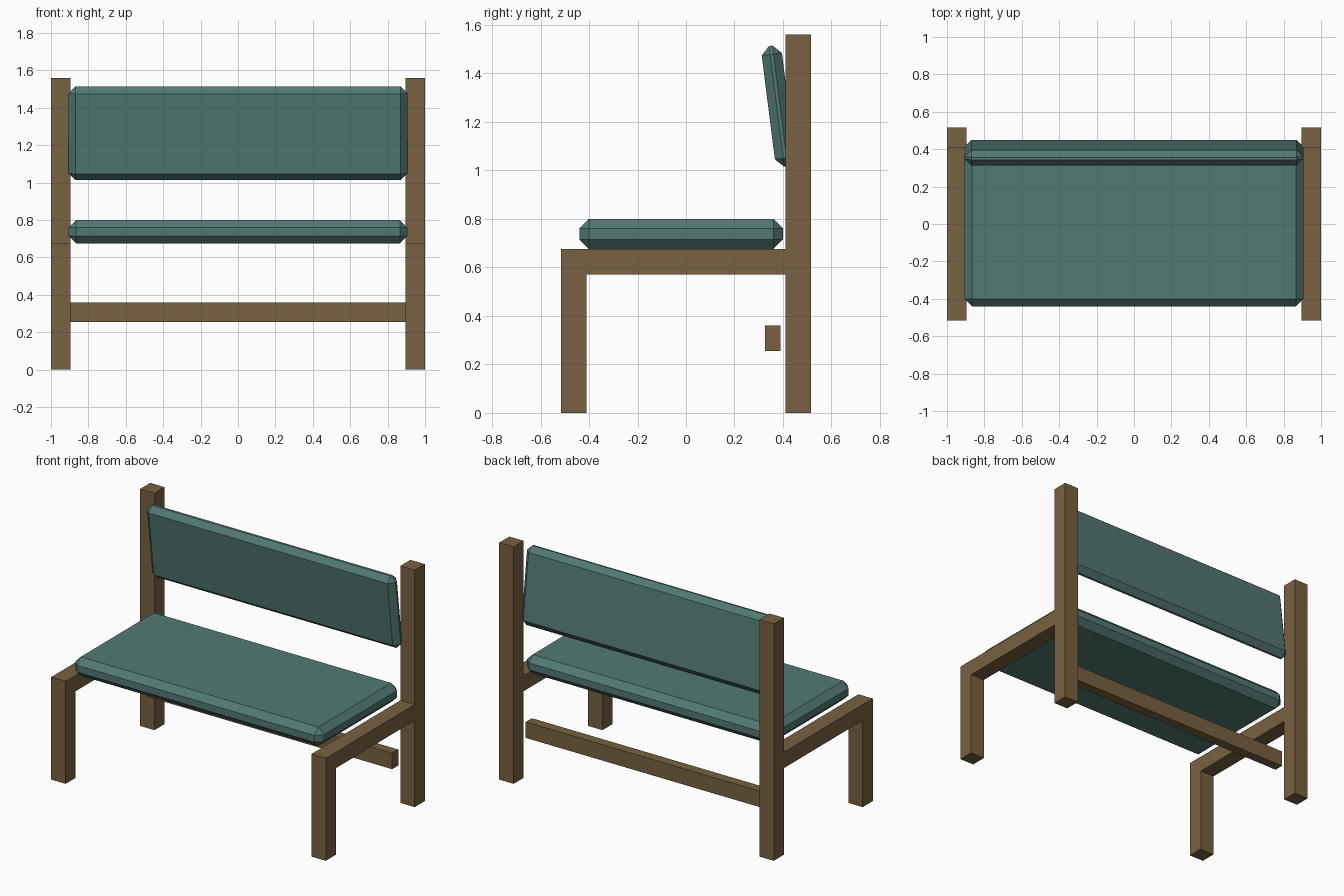
import bpy, bmesh, math
from mathutils import Matrix

if "Cube" in bpy.data.objects:
    bpy.data.objects.remove(bpy.data.objects["Cube"], do_unlink=True)


def make_material(name, rgb):
    mat = bpy.data.materials.new(name)
    mat.use_nodes = True
    mat.diffuse_color = (*rgb, 1)
    mat.node_tree.nodes["Principled BSDF"].inputs["Base Color"].default_value = (*rgb, 1)
    return mat


wood = make_material("brown wood", (0.19, 0.12, 0.052))
fabric = make_material("teal fabric", (0.085, 0.19, 0.175))


def add_object(name, bm, mat):
    bmesh.ops.recalc_face_normals(bm, faces=bm.faces)
    mesh = bpy.data.meshes.new(name)
    bm.to_mesh(mesh)
    bm.free()
    mesh.materials.append(mat)
    obj = bpy.data.objects.new(name, mesh)
    bpy.context.scene.collection.objects.link(obj)
    return obj


def box(name, size, centre, mat, tilt=0, bevel=0):
    bm = bmesh.new()
    bmesh.ops.create_cube(bm, size=1)
    bmesh.ops.scale(bm, vec=size, verts=bm.verts)
    if bevel:
        bmesh.ops.bevel(bm, geom=bm.edges[:], offset=bevel, segments=1, affect='EDGES')
    obj = add_object(name, bm, mat)
    obj.matrix_world = Matrix.Translation(centre) @ Matrix.Rotation(tilt, 4, 'X')
    return obj


# Side frames: front leg, seat rail and tall back post in one outline (y, z)
OUTLINE = [(-0.515, 0), (-0.41, 0), (-0.41, 0.57), (0.41, 0.57), (0.41, 0),
           (0.515, 0), (0.515, 1.56), (0.41, 1.56), (0.41, 0.675), (-0.515, 0.675)]
for side, x in (("right", -1), ("left", 0.895)):
    bm = bmesh.new()
    face = bm.faces.new([bm.verts.new((x, y, z)) for y, z in OUTLINE])
    extruded = bmesh.ops.extrude_face_region(bm, geom=[face], use_keep_orig=True)
    moved = [v for v in extruded["geom"] if isinstance(v, bmesh.types.BMVert)]
    bmesh.ops.translate(bm, vec=(0.105, 0, 0), verts=moved)
    add_object(side + "_frame", bm, wood)

# Low stretcher between the back posts
box("rear_stretcher", (1.79, 0.064, 0.105), (0, 0.357, 0.307), wood)

# Cushions with chamfered edges
box("seat_cushion", (1.81, 0.84, 0.125), (0, -0.02, 0.738), fabric, bevel=0.04)
box("back_cushion", (1.81, 0.084, 0.502), (0, 0.381, 1.265), fabric,
    tilt=math.radians(7.2), bevel=0.035)
